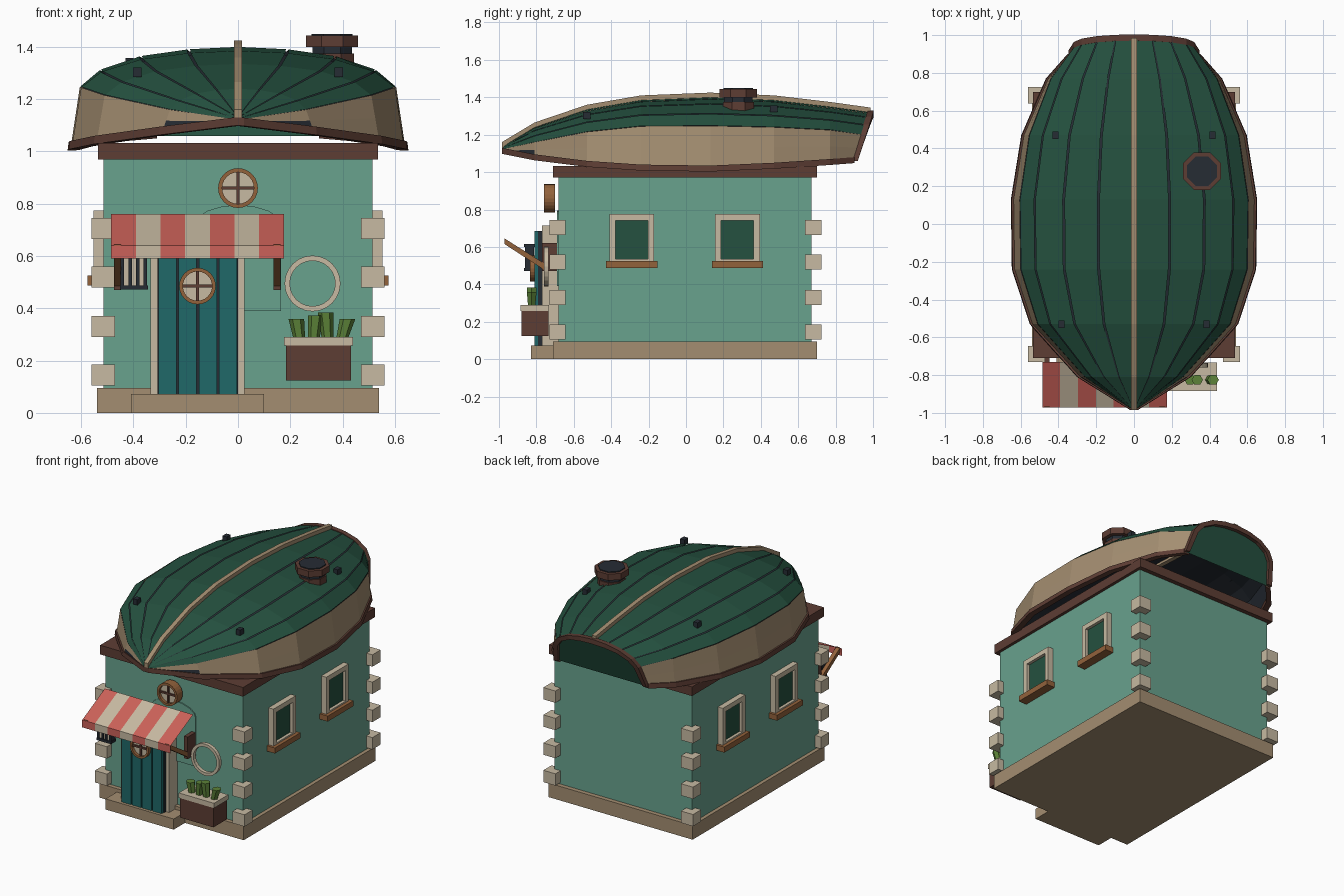
import bpy, math
from mathutils import Vector, Matrix

old = bpy.data.objects.get("Cube")
if old:
    bpy.data.objects.remove(old)


def material(name, *rgb):
    m = bpy.data.materials.new(name)
    m.use_nodes = True
    m.diffuse_color = (*rgb, 1)
    m.node_tree.nodes["Principled BSDF"].inputs["Base Color"].default_value = (*rgb, 1)
    return m


WALL = material("sage wall", .14, .36, .27)
ROOF = material("deep green", .018, .082, .05)
BROWN = material("dark brown", .11, .047, .034)
CREAM = material("cream stone", .57, .49, .36)
TAN = material("tan timber", .37, .27, .165)
RED = material("awning red", .6, .12, .1)
TEAL = material("door teal", .014, .14, .14)
SLATE = material("slate", .019, .025, .034)
WOOD = material("warm wood", .29, .122, .044)
LEAF = material("leaf green", .107, .225, .04)


def mesh(name, verts, faces, *mats):
    me = bpy.data.meshes.new(name)
    me.from_pydata([tuple(v) for v in verts], [], faces)
    for m in mats:
        me.materials.append(m)
    ob = bpy.data.objects.new(name, me)
    bpy.context.collection.objects.link(ob)
    return ob


def loft(name, rings, mat):
    """Closed solid through rings of equal point count."""
    n, k = len(rings[0]), len(rings)
    faces = [(r * n + i, r * n + (i + 1) % n, (r + 1) * n + (i + 1) % n, (r + 1) * n + i)
             for r in range(k - 1) for i in range(n)]
    faces += [tuple(reversed(range(n))), tuple(range((k - 1) * n, k * n))]
    ob = mesh(name, [p for r in rings for p in r], faces, mat)
    bpy.context.view_layer.objects.active = ob
    bpy.ops.object.mode_set(mode='EDIT')
    bpy.ops.mesh.select_all(action='SELECT')
    bpy.ops.mesh.normals_make_consistent(inside=False)
    bpy.ops.object.mode_set(mode='OBJECT')
    return ob


def rect(x0, x1, y0, y1, z):
    return [(x0, y0, z), (x1, y0, z), (x1, y1, z), (x0, y1, z)]


def box(name, x0, x1, y0, y1, z0, z1, mat):
    return loft(name, [rect(x0, x1, y0, y1, z0), rect(x0, x1, y0, y1, z1)], mat)


def circle(c, r, n, axis, turn=0):
    pts = []
    for i in range(n):
        a = math.tau * (i + turn) / n
        u, v = r * math.cos(a), r * math.sin(a)
        pts.append(Vector(c) + Vector((u, 0, v) if axis == 'y' else (u, v, 0)))
    return pts


def disc(name, x, z, y0, y1, r, mat, n=20):
    return loft(name, [circle((x, y, z), r, n, 'y') for y in (y0, y1)], mat)


def ring(name, x, z, y0, y1, r0, r1, mat, n=24):
    loops = [circle((x, y, z), r, n, 'y') for r, y in ((r0, y1), (r0, y0), (r1, y0), (r1, y1))]
    faces = [(a * n + i, a * n + (i + 1) % n, (a + 1) % 4 * n + (i + 1) % n, (a + 1) % 4 * n + i)
             for a in range(4) for i in range(n)]
    return mesh(name, [p for l in loops for p in l], faces, mat)


def porthole(name, x, z, y0, y1, r):
    disc(name + "_pane", x, z, y0 + .02, y1, r * .85, CREAM)
    ring(name + "_rim", x, z, y0, y1, r * .8, r, WOOD)
    box(name + "_bar_upright", x - .006, x + .006, y0 + .01, y1, z - r * .82, z + r * .82, BROWN)
    box(name + "_bar_cross", x - r * .82, x + r * .82, y0 + .01, y1, z - .006, z + .006, BROWN)


# House body
box("foundation", -.54, .54, -.71, .70, 0, .095, TAN)
box("door_step", -.41, .1, -.83, -.71, 0, .072, TAN)
box("house_body", -.515, .515, -.65, .67, .09, .975, WALL)
box("eave_board", -.535, .535, -.71, .70, .97, 1.032, BROWN)
box("front_wall", -.515, .515, -.682, -.65, .09, .975, WALL)

# Arched wall panel behind the door
arch = [(.165, .39), (.165, .72)]
arch += [(.165 * math.cos(math.pi * i / 8), .72 + .075 * math.sin(math.pi * i / 8)) for i in range(1, 8)]
arch += [(-.165, .72), (-.165, .39)]
loft("arch_panel", [[(x, y, z) for x, z in arch] for y in (-.689, -.68)], WALL)

# Corner stones
for sx in (-1, 1):
    for y0, y1 in ((-.73, -.645), (.637, .725)):
        for z in (.105, .29, .48, .665):
            box("corner_stone", *sorted((sx * .47, sx * .56)), y0, y1, z, z + .08, CREAM)

# Side windows
for s in (-1, 1):
    for y in (-.29, .275):
        def side(name, a, b, y0, y1, z0, z1, mat):
            box(name, *sorted((s * a, s * b)), y0, y1, z0, z1, mat)
        side("window_glass", .51, .532, y - .1, y + .1, .52, .755, ROOF)
        for e in (-1, 1):
            side("window_jamb", .51, .552, *sorted((y + e * .12, y + e * .087)), .52, .775, CREAM)
        side("window_head", .51, .552, y - .087, y + .087, .742, .775, CREAM)
        side("window_ledge", .51, .552, y - .087, y + .087, .515, .535, CREAM)
        side("window_sill", .51, .575, y - .137, y + .137, .488, .525, WOOD)

# Door
for i in range(4):
    x = -.308 + i * .077
    box("door_plank", x + .004, x + .073, -.81, -.775, .072, .685, TEAL)
box("door_back", -.308, 0, -.79, -.77, .072, .685, SLATE)
for x in (-.335, -.008):
    box("door_post", x, x + .032, -.77, -.68, .072, .7, CREAM)
box("door_lintel", -.335, .024, -.77, -.68, .685, .715, CREAM)
porthole("door_porthole", -.155, .485, -.835, -.805, .07)
porthole("gable_porthole", 0, .86, -.76, -.7, .076)

# Striped awning with hanging edge
N = 7
verts, faces = [], []
for i in range(N + 1):
    x = -.485 + .66 * i / N
    verts += [(x, -.73, .76), (x, -.972, .64), (x, -.972, .59)]
for i in range(N):
    a = i * 3
    faces += [(a, a + 1, a + 4, a + 3), (a + 1, a + 2, a + 5, a + 4)]
awning = mesh("awning", verts, faces, RED, CREAM)
for p in awning.data.polygons:
    p.material_index = (p.index // 2) % 2
for x in (-.475, .135):
    loft("awning_brace", [[(x, -.97, .615), (x + .028, -.97, .615), (x + .028, -.97, .645), (x, -.97, .645)],
                          [(x, -.755, .475), (x + .028, -.755, .475), (x + .028, -.755, .51), (x, -.755, .51)]],
         WOOD)
    box("brace_post", x, x + .028, -.77, -.68, .47, .62, BROWN)

# Lantern
box("lantern_pane", -.44, -.36, -.855, -.82, .48, .6, CREAM)
for z in (.472, .6):
    box("lantern_plate", -.452, -.345, -.865, -.81, z, z + .016, SLATE)
for x in (-.45, -.418, -.39, -.361):
    box("lantern_bar", x, x + .013, -.862, -.813, .475, .605, SLATE)

# Wall ring and planter
ring("wall_ring", .285, .495, -.76, -.735, .087, .107, CREAM)
box("planter_box", .183, .432, -.88, -.735, .123, .257, BROWN)
box("planter_rim", .176, .44, -.885, -.732, .257, .29, CREAM)
for i in range(4):
    x = .235 + i * .054
    lean = (-.012, .008, -.008, .022)[i]
    top = .36 + .012 * (i % 3)
    loft("plant", [circle((x, -.825, .28), .022, 6, 'z'), circle((x + lean, -.825, top), .03, 6, 'z')], LEAF)

# Hull roof stations: y, rim half width, rim z, strake half width, strake z, ridge z
STATIONS = [(-.985, .008, 1.11, .006, 1.122, 1.135), (-.81, .29, 1.075, .26, 1.16, 1.24),
            (-.53, .54, 1.04, .51, 1.215, 1.335), (-.24, .635, 1.02, .6, 1.245, 1.385),
            (.13, .64, 1.015, .605, 1.247, 1.4), (.47, .585, 1.03, .555, 1.24, 1.385),
            (.77, .455, 1.05, .44, 1.225, 1.35), (.9, .34, 1.06, .31, 1.2, 1.32)]
ARC = [(1, 0), (.87, .43), (.615, .77), (.31, .94), (0, 1)]


def section(st):
    y, b, g, t, tz, rz = st
    pts = [(b, g), ((b + t) / 2, (g + tz) / 2)] + [(t * u, tz + (rz - tz) * v) for u, v in ARC]
    slant = .33 if y > .85 else 0
    return [Vector((x, y + slant * (z - 1.06), z)) for x, z in pts]


SECTIONS = [section(s) for s in STATIONS]
FLIP = Matrix.Diagonal((-1, 1, 1))


def sheet(name, s, columns, *mats):
    """Open strip of quads through matching columns of points, on side s."""
    n = len(columns[0])
    verts = [(FLIP @ p if s < 0 else p) for c in columns for p in c]
    faces = [(c * n + i, (c + 1) * n + i, (c + 1) * n + i + 1, c * n + i + 1)
             for c in range(len(columns) - 1) for i in range(n - 1)]
    if s < 0:
        faces = [f[::-1] for f in faces]
    return mesh(name, verts, faces, *mats)


for s in (-1, 1):
    sheet("inner_hull", s, [[Vector((p.x * .985, p.y, p.z - .008)) for p in c] for c in SECTIONS], SLATE)
    topside = sheet("hull_topside", s, [c[:3] for c in SECTIONS], TAN, SLATE)
    topside.data.polygons[0].material_index = 1
    for row in range(2, 6):
        sheet("roof_strake", s, [[c[row].lerp(c[row + 1], .025), c[row].lerp(c[row + 1], .965)]
                                 for c in SECTIONS], ROOF)
    loft("hull_gunwale", [[(s * (b + o), y, g + h) for o, h in ((-.03, -.01), (.012, -.012), (.008, .02), (-.03, .02))]
                          for y, b, g, *_ in STATIONS], BROWN)
    for y, x, z in ((-.53, .385, 1.305), (.47, .415, 1.34)):
        box("roof_peg", s * x - .016, s * x + .016, y - .02, y + .02, z - .02, z + .017, SLATE)

# Keel
keel = [(c[-1].y, c[-1].z) for c in SECTIONS]
loft("keel", [[(x, y, z + h) for x, h in ((-.015, -.025), (.015, -.025), (.015, .025), (-.015, .025))]
              for y, z in keel], TAN)

# Transom and its rim
stern = SECTIONS[-1]
outline = stern + [FLIP @ p for p in reversed(stern[:-1])]
mesh("transom", outline, [tuple(range(len(outline)))], ROOF)
centre = Vector((0, stern[0].y, 1.12))
rim = []
for p in outline:
    out = Vector((p.x, 0, p.z - centre.z)).normalized()
    rim.append([p + out * r + Vector((0, d, 0)) for r, d in ((-.025, -.015), (.008, -.015), (.008, .018), (-.025, .018))])
loft("transom_rim", rim, BROWN)

# Chimney
for name, r, z0, z1, mat in (("chimney_base", .09, 1.3, 1.375, BROWN), ("chimney_neck", .082, 1.37, 1.405, SLATE),
                             ("chimney_collar", .108, 1.4, 1.443, BROWN), ("chimney_cap", .085, 1.44, 1.449, SLATE)):
    loft(name, [circle((.36, .28, z), r, 8, 'z', .5) for z in (z0, z1)], mat)
